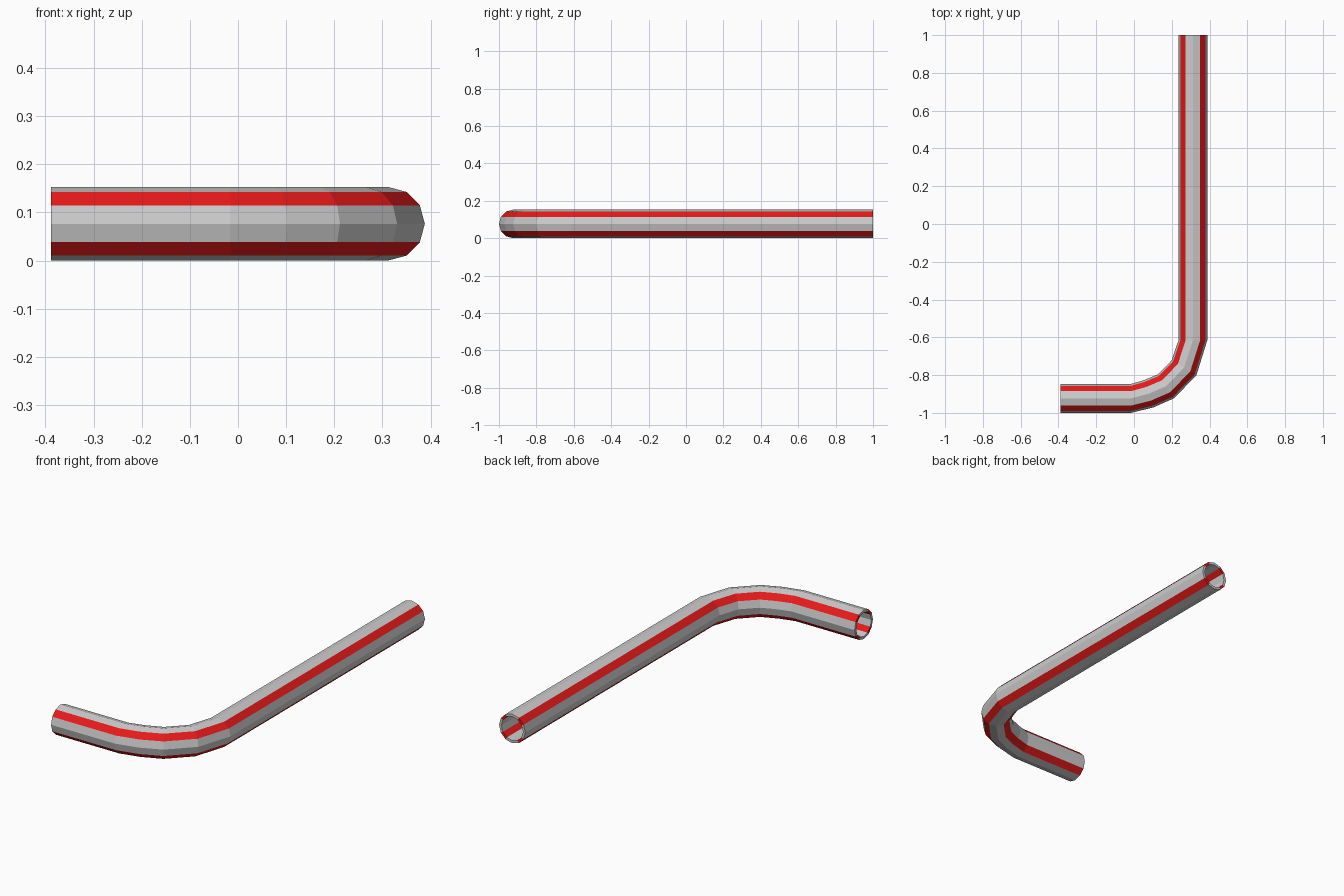
import bpy, bmesh, math
from mathutils import Vector

if "Cube" in bpy.data.objects:
    bpy.data.objects.remove(bpy.data.objects["Cube"])

SIDES = 12
R_OUT, R_IN = 0.0765, 0.063

# Centre line in plan: (x, y, heading in degrees)
path = [(-0.388, -0.9235, 0), (-0.017, -0.9235, 0), (0.077, -0.899, 19),
        (0.169, -0.8595, 34), (0.265, -0.761, 59), (0.3115, -0.616, 90),
        (0.3115, 1.0, 90)]


def material(name, color):
    m = bpy.data.materials.new(name)
    m.diffuse_color = color
    m.use_nodes = True
    m.node_tree.nodes["Principled BSDF"].inputs["Base Color"].default_value = m.diffuse_color
    return m


def ring(bm, x, y, heading, radius):
    h = math.radians(heading)
    side = Vector((math.sin(h), -math.cos(h), 0))
    up = Vector((0, 0, 1))
    centre = Vector((x, y, R_OUT))
    return [bm.verts.new(centre + radius * (math.cos(a) * side + math.sin(a) * up))
            for a in (2 * math.pi * i / SIDES for i in range(SIDES))]


def bridge(bm, a, b):
    for i in range(SIDES):
        j = (i + 1) % SIDES
        f = bm.faces.new((a[i], a[j], b[j], b[i]))
        f.material_index = 1 if i % 3 == 1 else 0  # four red stripes


bm = bmesh.new()
outer = [ring(bm, *p, R_OUT) for p in path]
inner = [ring(bm, *p, R_IN) for p in path]

# Outer skin, far rim, bore and near rim form one closed loop
loop = outer + inner[::-1]
for k in range(len(loop)):
    bridge(bm, loop[k], loop[(k + 1) % len(loop)])
bmesh.ops.recalc_face_normals(bm, faces=bm.faces)

mesh = bpy.data.meshes.new("bent_pipe")
bm.to_mesh(mesh)
bm.free()
mesh.materials.append(material("pipe_grey", (0.6, 0.6, 0.6, 1)))
mesh.materials.append(material("stripe_red", (0.8, 0.01, 0.01, 1)))
pipe = bpy.data.objects.new("bent_pipe", mesh)
bpy.context.collection.objects.link(pipe)
